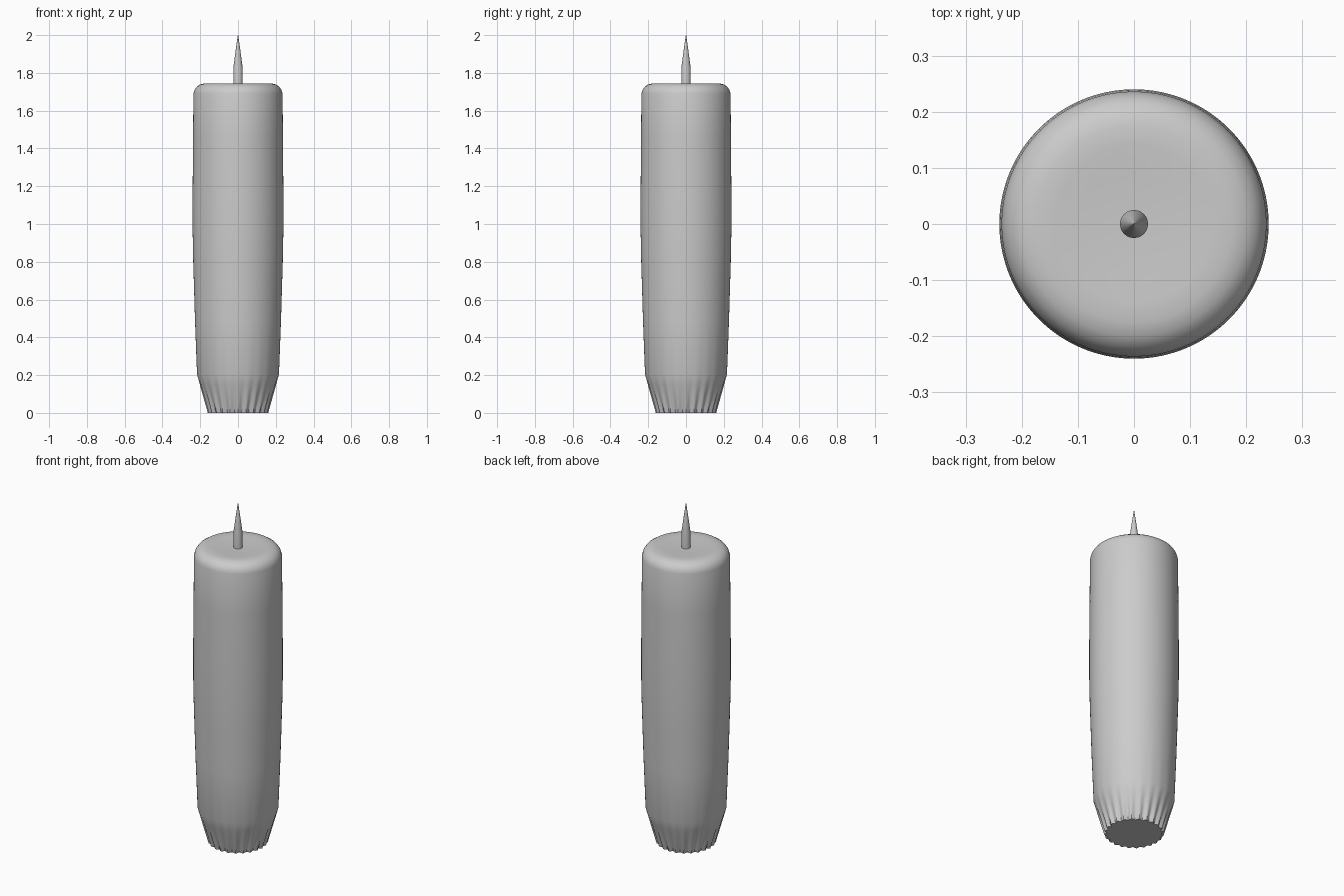
import bpy, bmesh, math

if "Cube" in bpy.data.objects:
    bpy.data.objects.remove(bpy.data.objects["Cube"])

FLUTES = 24


def lathe(name, profile, segs, angle, flute=None):
    """Revolve (radius, z) points around z; flute(z, angle) shrinks the radius."""
    bm = bmesh.new()
    rings = []
    for r, z in profile:
        ring = []
        for i in range(segs):
            a = 2 * math.pi * i / segs
            rr = r - (flute(z, a) if flute else 0)
            ring.append(bm.verts.new((rr * math.cos(a), rr * math.sin(a), z)))
        rings.append(ring)
    for lo, hi in zip(rings, rings[1:]):
        for i in range(segs):
            j = (i + 1) % segs
            bm.faces.new((lo[i], lo[j], hi[j], hi[i]))
    bm.faces.new(rings[0][::-1])
    bm.faces.new(rings[-1])
    me = bpy.data.meshes.new(name)
    bm.to_mesh(me)
    bm.free()
    ob = bpy.data.objects.new(name, me)
    bpy.context.collection.objects.link(ob)
    bpy.context.view_layer.objects.active = ob
    ob.select_set(True)
    bpy.ops.object.shade_smooth_by_angle(angle=math.radians(angle))
    ob.select_set(False)
    return ob


# Pleats deepen towards the foot and fade out where the taper ends
def pleat(z, a):
    fade = max(0.0, 1 - z / 0.19)
    return 0.014 * fade * (0.5 - 0.5 * math.cos(FLUTES * a))


# Candle body: pleated foot, gently swelling side, rounded top shoulder
body = [(0.16, 0), (0.174, 0.05), (0.188, 0.1), (0.202, 0.15), (0.217, 0.205),
        (0.228, 0.5), (0.237, 0.8), (0.24, 0.95), (0.24, 1.2), (0.238, 1.45),
        (0.236, 1.69), (0.23, 1.71), (0.218, 1.727), (0.20, 1.739),
        (0.175, 1.745), (0.14, 1.745), (0.10, 1.742), (0.02, 1.74)]
lathe("candle_body", body, FLUTES * 6, 35, pleat)

# Wick: short cylinder drawn out to a point
wick = [(0.025, 1.735), (0.025, 1.825), (0.013, 1.915), (0.001, 2.0)]
lathe("wick", wick, 24, 40)
